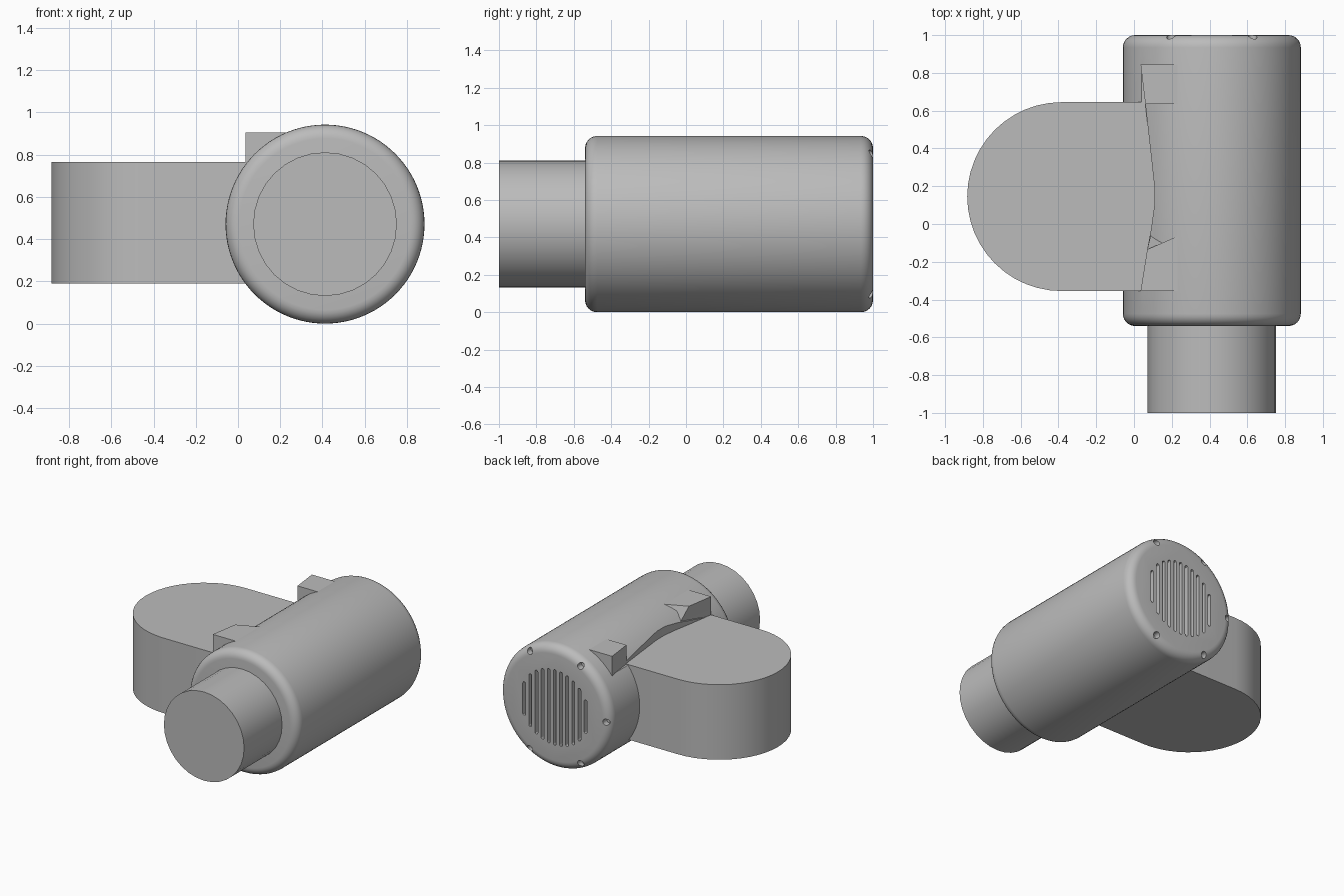
import bpy, bmesh
from math import sin, cos, pi, radians, sqrt

cube = bpy.data.objects.get("Cube")
if cube:
    bpy.data.objects.remove(cube, do_unlink=True)

grey = bpy.data.materials.new("plain grey")
grey.use_nodes = True
GREY = (0.5, 0.5, 0.5, 1)
grey.diffuse_color = GREY
grey.node_tree.nodes["Principled BSDF"].inputs["Base Color"].default_value = GREY

CX, CZ, R = 0.412, 0.471, 0.471      # axis and radius of the housing
ARM_TOP = 0.765


def loft(bm, rings, closed_ends=True):
    """Skin a list of equal-length rings of points."""
    rows = [[bm.verts.new(p) for p in ring] for ring in rings]
    n = len(rows[0])
    for a, b in zip(rows, rows[1:]):
        for i in range(n):
            j = (i + 1) % n
            bm.faces.new((a[i], a[j], b[j], b[i]))
    if closed_ends:
        bm.faces.new(rows[0])
        bm.faces.new(rows[-1])


def finish(name, bm, smooth_angle=30):
    bmesh.ops.recalc_face_normals(bm, faces=bm.faces)
    mesh = bpy.data.meshes.new(name)
    bm.to_mesh(mesh)
    bm.free()
    ob = bpy.data.objects.new(name, mesh)
    bpy.context.collection.objects.link(ob)
    mesh.materials.append(grey)
    return ob


def smooth(ob, angle=30):
    bpy.ops.object.select_all(action='DESELECT')
    ob.select_set(True)
    bpy.context.view_layer.objects.active = ob
    bpy.ops.object.shade_smooth_by_angle(angle=radians(angle))


def circle(r, y, n, cx=CX, cz=CZ):
    return [(cx + r * cos(2 * pi * i / n), y, cz + r * sin(2 * pi * i / n)) for i in range(n)]


def layers(outline, *heights):
    return [[(x, y, z) for x, y in outline] for z in heights]


def cut(target, cutter):
    cutter.hide_render = True
    mod = target.modifiers.new("cut", 'BOOLEAN')
    mod.operation, mod.solver, mod.object = 'DIFFERENCE', 'EXACT', cutter
    bpy.context.view_layer.objects.active = target
    bpy.ops.object.modifier_apply(modifier=mod.name)
    bpy.data.objects.remove(cutter, do_unlink=True)


# Housing: lathed cylinder with rounded rims
FRONT, BACK, FILLET, STEPS = -0.54, 1.0, 0.065, 6
turns = [pi / 2 * i / STEPS for i in range(STEPS + 1)]
profile = [(R - FILLET + FILLET * sin(t), FRONT + FILLET - FILLET * cos(t)) for t in turns]
profile += [(R - FILLET + FILLET * cos(t), BACK - FILLET + FILLET * sin(t)) for t in turns]
bm = bmesh.new()
loft(bm, [circle(r, y, 96) for r, y in profile])
housing = finish("housing", bm)

# Recess above the arm, with a shallow bowed wall
wall = [(0.035, -0.355), (0.07, -0.135), (0.09, -0.03), (0.108, 0.1),
        (0.108, 0.2), (0.06, 0.635), (0.035, 0.845)]
bm = bmesh.new()
loft(bm, layers(wall + [(-0.3, 0.845), (-0.3, -0.355)], ARM_TOP - 0.005, 1.1))
cut(housing, finish("recess_cutter", bm))

# Vent slots, their lengths following a circle
bm = bmesh.new()
SLOT = 0.012
for k in range(-5, 6):
    x = k * 0.052
    half = sqrt(0.29 ** 2 - x ** 2) - SLOT
    ring = []
    for i in range(14):
        side = 1 if i < 7 else -1
        a = pi * (i % 7) / 6 + (0 if side > 0 else pi)
        ring.append((CX + x + SLOT * cos(a), CZ + side * half + SLOT * sin(a)))
    loft(bm, [[(px, y, pz) for px, pz in ring] for y in (BACK - 0.05, BACK + 0.05)])

# Screw holes around the back rim
for deg in range(60, 301, 60):
    a = radians(deg)
    hx, hz = CX + 0.43 * cos(a), CZ + 0.43 * sin(a)
    loft(bm, [circle(0.024, y, 16, hx, hz) for y in (BACK - 0.05, BACK + 0.05)])
cut(housing, finish("back_cutter", bm))
smooth(housing)

# Front spigot
bm = bmesh.new()
loft(bm, [circle(0.34, y, 32) for y in (-1.0, FRONT + 0.1)])
smooth(finish("front_spigot", bm))

# Side arm with a half-round end
arm = [(0.3, -0.355), (0.3, 0.645)]
arm += [(-0.383 - 0.5 * sin(pi * i / 24), 0.145 + 0.5 * cos(pi * i / 24)) for i in range(25)]
bm = bmesh.new()
loft(bm, layers(arm, 0.19, ARM_TOP))
smooth(finish("side_arm", bm))

# Square lugs at both ends of the recess
LUG_TOP = 0.905
bm = bmesh.new()
loft(bm, layers([(0.035, 0.845), (0.25, 0.845), (0.25, 0.635), (0.06, 0.635)], 0.755, LUG_TOP))
finish("back_lug", bm)

base = [(0.035, -0.355), (0.24, -0.355), (0.24, -0.06), (0.088, -0.06)]
bm = bmesh.new()
loft(bm, layers(base, 0.755, 0.81) + layers(base[:3] + [(0.07, -0.135)], LUG_TOP))
finish("front_lug", bm)
